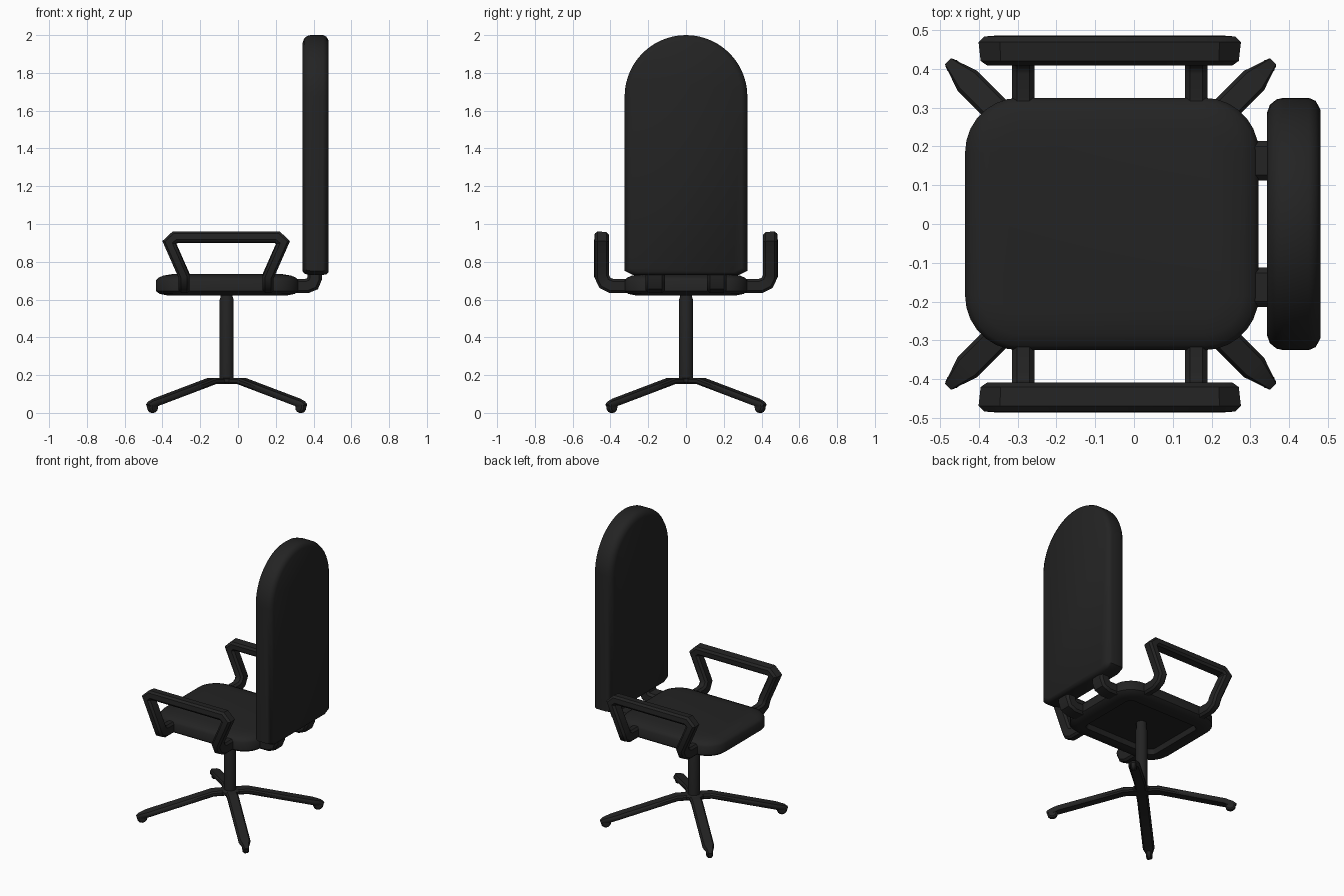
import bpy, bmesh, math
from mathutils import Vector

if "Cube" in bpy.data.objects:
    bpy.data.objects.remove(bpy.data.objects["Cube"])

black = bpy.data.materials.new("charcoal black")
black.diffuse_color = (0.017, 0.017, 0.017, 1)
black.use_nodes = True
black.node_tree.nodes["Principled BSDF"].inputs["Base Color"].default_value = black.diffuse_color
CX = -0.06  # centre of the pedestal and seat


def loft(name, rings, smooth=40):
    """Skin a stack of equal-length rings and cap both ends."""
    bm = bmesh.new()
    vs = [[bm.verts.new(p) for p in r] for r in rings]
    n = len(vs[0])
    for a, b in zip(vs, vs[1:]):
        for i in range(n):
            j = (i + 1) % n
            bm.faces.new((a[i], a[j], b[j], b[i]))
    bm.faces.new(vs[0])
    bm.faces.new(vs[-1])
    bmesh.ops.recalc_face_normals(bm, faces=bm.faces)
    me = bpy.data.meshes.new(name)
    bm.to_mesh(me)
    bm.free()
    me.materials.append(black)
    ob = bpy.data.objects.new(name, me)
    bpy.context.collection.objects.link(ob)
    bpy.ops.object.select_all(action='DESELECT')
    bpy.context.view_layer.objects.active = ob
    ob.select_set(True)
    bpy.ops.object.shade_smooth_by_angle(angle=math.radians(smooth))
    return ob


def sweep(name, path, side, hu, hv, c, widths=None):
    """Push a chamfered bar (half sizes hu, hv, chamfer c) along a mitred path."""
    P = [Vector(p) for p in path]
    T = [(b - a).normalized() for a, b in zip(P, P[1:])]
    u = Vector(side).normalized()
    v = T[0].cross(u)
    sec = [(hu, hv - c), (hu - c, hv), (c - hu, hv), (-hu, hv - c),
           (-hu, c - hv), (c - hu, -hv), (hu - c, -hv), (hu, c - hv)]
    ring = [P[0] + u * a + v * b for a, b in sec]
    rings = [ring]
    for i in range(1, len(P)):
        t = T[i - 1]
        m = (t + T[i]).normalized() if i < len(T) else t
        ring = [p + t * ((P[i] - p).dot(m) / t.dot(m)) for p in ring]
        rings.append(ring)
    if widths:
        rings = [[p + u * ((p - q).dot(u) * (w - 1)) for p in r]
                 for r, q, w in zip(rings, P, widths)]
    return loft(name, rings)


# Seat cushion: rounded rectangle stacked in z, recessed underneath
def seat_ring(inset, z, r=0.14, n=7):
    hx, hy = 0.378 - r, 0.325 - r
    pts = []
    for k, (sx, sy) in enumerate(((1, 1), (-1, 1), (-1, -1), (1, -1))):
        for i in range(n + 1):
            a = math.pi / 2 * (k + i / n)
            pts.append((CX + 0.003 + sx * hx + (r - inset) * math.cos(a),
                        sy * hy + (r - inset) * math.sin(a), z))
    return pts


loft("seat", [seat_ring(i, z) for i, z in (
    (0.11, 0.655), (0.10, 0.622), (0.06, 0.622), (0.02, 0.63), (0, 0.645),
    (0, 0.70), (0.012, 0.715), (0.04, 0.727), (0.09, 0.735))])


# Backrest: arched outline stacked in x
def back_ring(inset, x):
    r, zb = 0.325 - inset, 0.73 + inset * 0.5
    pts = [(x, r * math.cos(math.pi * i / 28), 1.675 + r * math.sin(math.pi * i / 28))
           for i in range(29)]
    return pts + [(x, -r, zb + 0.022), (x, -r + 0.045, zb),
                  (x, r - 0.045, zb), (x, r, zb + 0.022)]


loft("backrest", [back_ring(i, x) for i, x in (
    (0.04, 0.342), (0.018, 0.35), (0.004, 0.367), (0, 0.385),
    (0, 0.45), (0.008, 0.468), (0.03, 0.48))])

# Armrests and the brackets that carry the backrest
half = [(-0.285, 0.29, 0.672), (-0.285, 0.395, 0.672), (-0.285, 0.43, 0.689),
        (-0.285, 0.447, 0.725), (-0.363, 0.447, 0.902), (-0.333, 0.447, 0.93)]
arm = half + [(-0.125 - x, y, z) for x, y, z in reversed(half)]
for s, label in ((1, "left"), (-1, "right")):
    sweep(label + "_armrest", [(x, s * y, z) for x, y, z in arm],
          (1, 0, 0), 0.029, 0.0375, 0.013)
    y = s * 0.163
    sweep(label + "_back_bracket",
          [(0.22, y, 0.672), (0.365, y, 0.672), (0.394, y, 0.684),
           (0.406, y, 0.713), (0.406, y, 0.78)], (0, 1, 0), 0.051, 0.038, 0.014)


# Pedestal column
def circle(r, z, n=12):
    return [(CX + r * math.cos(2 * math.pi * (i + .5) / n),
             r * math.sin(2 * math.pi * (i + .5) / n), z) for i in range(n)]


loft("column", [circle(r, z) for r, z in (
    (0.038, 0.16), (0.038, 0.60), (0.033, 0.615), (0.033, 0.67))])
loft("hub", [circle(r, z) for r, z in ((0.05, 0.153), (0.065, 0.163), (0.065, 0.18), (0.055, 0.186))])

# Four splayed base legs, each with a small foot wheel
for k in range(4):
    a = math.pi / 4 + k * math.pi / 2
    d = Vector((math.cos(a), math.sin(a), 0))
    side = Vector((-d.y, d.x, 0))

    def at(r, z):
        return Vector((CX, 0, z)) + d * r

    sweep(f"base_leg_{k + 1}",
          [at(0, 0.169), at(0.11, 0.169), at(0.52, 0.059), at(0.565, 0.045), at(0.582, 0.032)],
          side, 0.036, 0.017, 0.009, (1, 1, 1, 0.55, 0.4))
    loft(f"foot_{k + 1}",
         [[at(0.555 + r * math.cos(i * math.pi / 6), 0.032 + r * math.sin(i * math.pi / 6)) + side * w
           for i in range(12)] for r, w in ((0.024, -0.018), (0.032, -0.01), (0.032, 0.01), (0.024, 0.018))])
